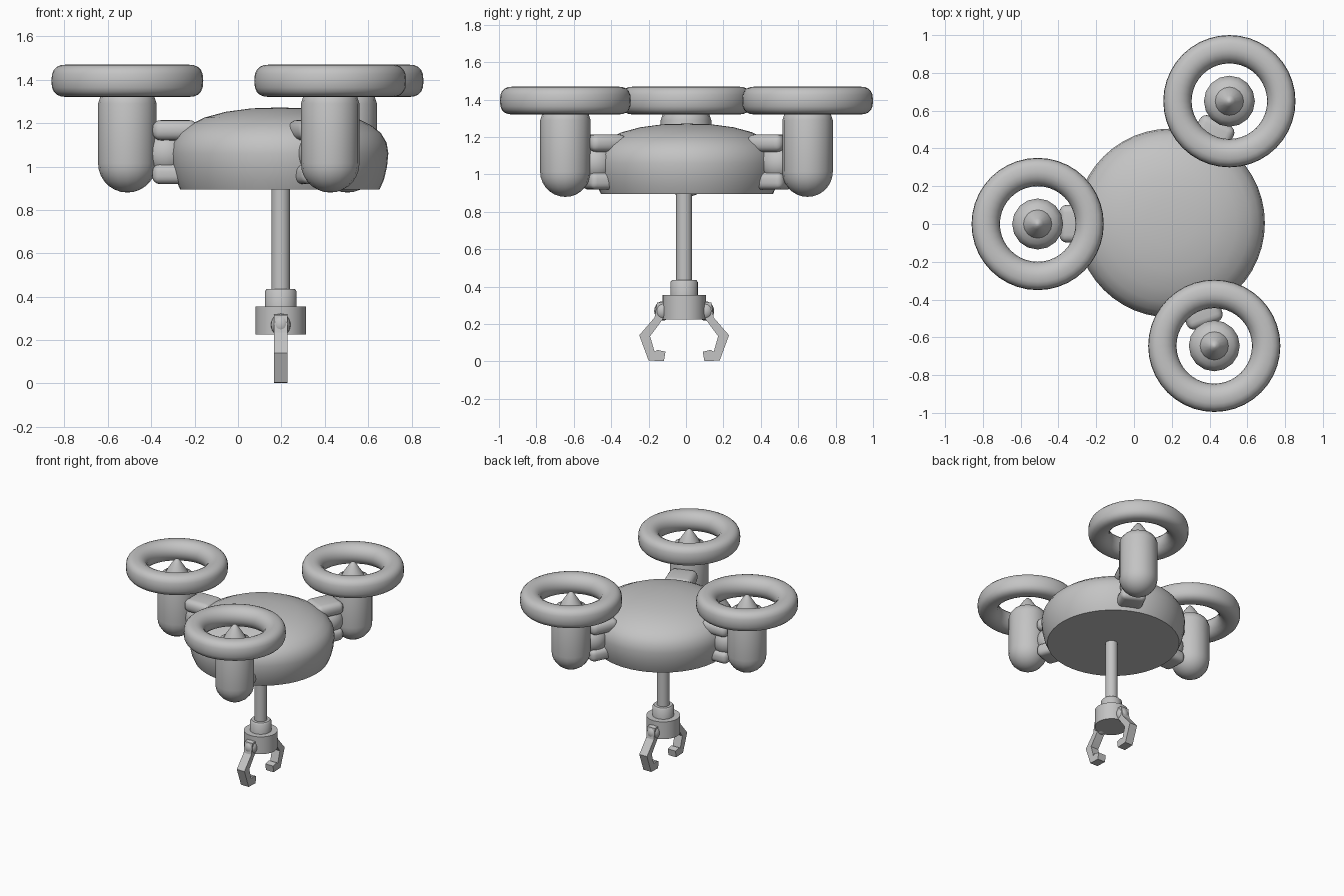
import bpy, bmesh, math
from mathutils import Matrix, Vector

if "Cube" in bpy.data.objects:
    bpy.data.objects.remove(bpy.data.objects["Cube"])

grey = bpy.data.materials.new("plain grey")
grey.diffuse_color = (0.55, 0.55, 0.55, 1)
grey.use_nodes = True
grey.node_tree.nodes["Principled BSDF"].inputs["Base Color"].default_value = grey.diffuse_color


def finish(name, bm, angle=40):
    bmesh.ops.remove_doubles(bm, verts=bm.verts, dist=1e-5)
    bmesh.ops.recalc_face_normals(bm, faces=bm.faces)
    me = bpy.data.meshes.new(name)
    bm.to_mesh(me)
    bm.free()
    me.materials.append(grey)
    ob = bpy.data.objects.new(name, me)
    bpy.context.collection.objects.link(ob)
    bpy.ops.object.select_all(action='DESELECT')
    ob.select_set(True)
    bpy.context.view_layer.objects.active = ob
    bpy.ops.object.shade_smooth_by_angle(angle=math.radians(angle))
    return ob


def lathe(name, profile, centre, segs, closed=False, angle=40):
    """Spin a (radius, z) profile around a vertical axis."""
    bm = bmesh.new()
    vs = [bm.verts.new((r, 0, z)) for r, z in profile]
    es = [bm.edges.new(p) for p in zip(vs, vs[1:])]
    if closed:
        es.append(bm.edges.new((vs[-1], vs[0])))
    bmesh.ops.spin(bm, geom=vs + es, cent=(0, 0, 0), axis=(0, 0, 1),
                   angle=math.tau, steps=segs)
    bmesh.ops.translate(bm, verts=bm.verts, vec=(centre[0], centre[1], 0))
    return finish(name, bm, angle)


def ellipsoid(name, loc, size, turn=0.0):
    bm = bmesh.new()
    bmesh.ops.create_uvsphere(bm, u_segments=20, v_segments=12, radius=1)
    bm.transform(Matrix.Translation(loc) @ Matrix.Rotation(turn, 4, 'Z')
                 @ Matrix.Diagonal((*size, 1)))
    return finish(name, bm)


def rounded_block(name, loc, size, turn, bevel):
    bm = bmesh.new()
    bmesh.ops.create_cube(bm, size=1)
    bm.transform(Matrix.Diagonal((*size, 1)))
    bmesh.ops.bevel(bm, geom=bm.edges[:], offset=bevel, segments=4,
                    profile=0.5, affect='EDGES')
    bm.transform(Matrix.Translation(loc) @ Matrix.Rotation(turn, 4, 'Z'))
    return finish(name, bm, 60)


# domed hull
BODY = Vector((0.193, 0.005))
lathe("hull", [(0, 0.895), (0.46, 0.895), (0.48, 0.94), (0.494, 1.0),
               (0.5, 1.06), (0.492, 1.11), (0.465, 1.155), (0.42, 1.19),
               (0.35, 1.225), (0.25, 1.252), (0.13, 1.268), (0, 1.272)],
      BODY, 48)

# rotor pods, each with a guard ring and a pair of mounts
ring = []
for i in range(20):
    a = math.tau * i / 20
    c, s = math.cos(a), math.sin(a)
    p = 0.75 if c > 0 else 1.0          # fuller outer edge
    ring.append((0.275 + 0.075 * math.copysign(abs(c) ** p, c),
                 1.395 + 0.075 * math.copysign(abs(s) ** p, s)))
pod = [(0.135 * math.sin(t), 1.015 - 0.135 * math.cos(t))
       for t in (math.pi / 2 * i / 7 for i in range(8))]
pod += [(0.135, 1.29), (0.125, 1.32), (0.105, 1.345), (0.075, 1.36)]
spinner = [(0.075, 1.355), (0.066, 1.375), (0.03, 1.43), (0.012, 1.452), (0, 1.455)]

for label, c in (("left", (-0.51, 0.0)), ("back", (0.505, 0.65)),
                 ("front", (0.425, -0.645))):
    lathe(label + "_guard_ring", ring, c, 40, True, 60)
    lathe(label + "_pod", pod, c, 16)
    lathe(label + "_spinner", spinner, c, 16)
    d = BODY - Vector(c)
    turn = math.atan2(d.y, d.x)
    d.normalize()

    def at(r, z):
        return (c[0] + d.x * r, c[1] + d.y * r, z)
    rounded_block(label + "_upper_mount", at(0.22, 1.167), (0.21, 0.2, 0.094), turn, 0.04)
    rounded_block(label + "_lower_mount", at(0.21, 0.965), (0.19, 0.18, 0.092), turn, 0.035)
    ellipsoid(label + "_mount_core", at(0.18, 1.06), (0.1, 0.085, 0.1), turn)

# hanging arm, collar and gripper hub
ARM = (0.197, -0.01)
lathe("arm_rod", [(0, 0.4), (0.043, 0.4), (0.043, 0.92), (0, 0.92)], ARM, 20)
lathe("arm_collar", [(0, 0.34), (0.073, 0.34), (0.073, 0.425), (0.064, 0.436), (0, 0.436)],
      ARM, 24)
lathe("gripper_hub", [(0, 0.225), (0.116, 0.225), (0.116, 0.355), (0, 0.355)], ARM, 24)

# two mirrored claws with hinge knuckles
claw = [(0.1, 0.32), (0.145, 0.315), (0.158, 0.235), (0.24, 0.14), (0.19, 0.005),
        (0.108, 0.002), (0.1, 0.052), (0.142, 0.062), (0.158, 0.052),
        (0.182, 0.135), (0.115, 0.225)]
for label, s in (("front", -1), ("back", 1)):
    bm = bmesh.new()
    face = bm.faces.new([bm.verts.new((ARM[0] - 0.032, ARM[1] + s * y, z)) for y, z in claw])
    ext = bmesh.ops.extrude_face_region(bm, geom=[face])
    bmesh.ops.translate(bm, vec=(0.064, 0, 0),
                        verts=[v for v in ext["geom"] if isinstance(v, bmesh.types.BMVert)])
    finish(label + "_claw", bm, 30)
    ellipsoid(label + "_knuckle", (ARM[0], ARM[1] + s * 0.115, 0.27), (0.045, 0.045, 0.052))
